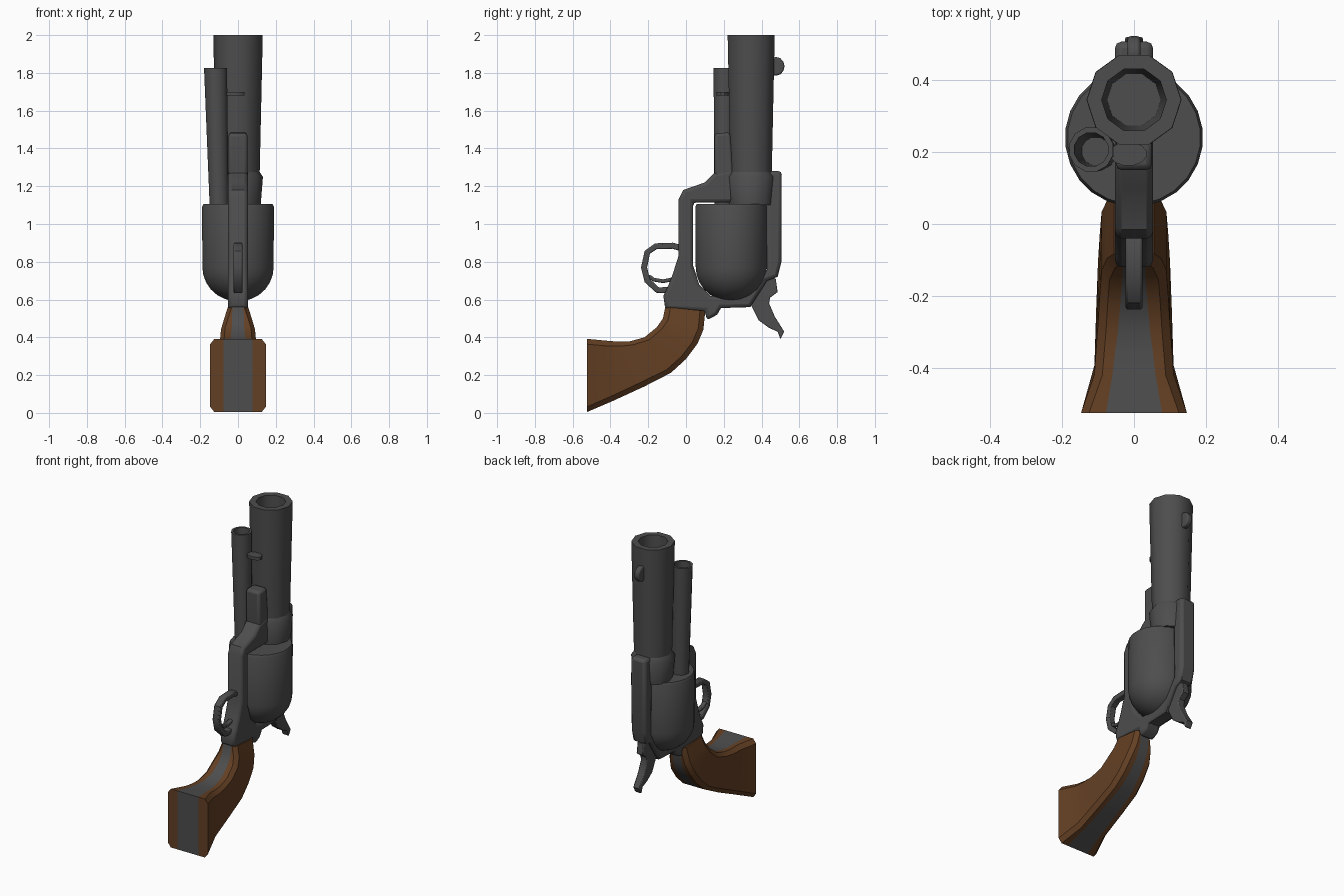
import bpy, bmesh, math
from mathutils import Vector

if "Cube" in bpy.data.objects:
    bpy.data.objects.remove(bpy.data.objects["Cube"])


def material(name, col):
    m = bpy.data.materials.new(name)
    m.diffuse_color = (*col, 1)
    m.use_nodes = True
    m.node_tree.nodes["Principled BSDF"].inputs["Base Color"].default_value = m.diffuse_color
    return m


METAL = material("dark_gunmetal", (0.075, 0.075, 0.075))
WOOD = material("brown_wood", (0.125, 0.050, 0.017))


def finish(bm, name, mats=(METAL,), bevel=0, angle=40):
    bmesh.ops.recalc_face_normals(bm, faces=bm.faces)
    me = bpy.data.meshes.new(name)
    bm.to_mesh(me)
    bm.free()
    ob = bpy.data.objects.new(name, me)
    bpy.context.collection.objects.link(ob)
    for m in mats:
        me.materials.append(m)
    bpy.ops.object.select_all(action='DESELECT')
    ob.select_set(True)
    bpy.context.view_layer.objects.active = ob
    bpy.ops.object.shade_smooth_by_angle(angle=math.radians(angle))
    if bevel:
        b = ob.modifiers.new("edge_bevel", 'BEVEL')
        b.width, b.segments = bevel, 2
        b.limit_method, b.angle_limit = 'ANGLE', math.radians(70)
    return ob


def lathe(name, prof, n, low, high=None, sy=1.0, angle=40):
    """Spin (radius, z) pairs; the axis runs from low to high over the z range."""
    high = high or low
    zs = [z for _, z in prof]
    z0, z1 = min(zs), max(zs)
    bm = bmesh.new()
    rings = []
    for r, z in prof:
        c = Vector(low).lerp(Vector(high), (z - z0) / (z1 - z0))
        rings.append([bm.verts.new((c.x + r * math.sin(math.tau * (i + .5) / n),
                                    c.y + sy * r * math.cos(math.tau * (i + .5) / n), z))
                      for i in range(n)])
    for a, b in zip(rings, rings[1:]):
        for i in range(n):
            j = (i + 1) % n
            bm.faces.new((a[i], a[j], b[j], b[i]))
    bm.faces.new(rings[0])
    bm.faces.new(rings[-1])
    return finish(bm, name, angle=angle)


def plate(name, pts, w, bevel=0):
    """Extrude a side (y, z) outline to half width w."""
    bm = bmesh.new()
    sides = [[bm.verts.new((x, y, z)) for y, z in pts] for x in (-w, w)]
    for s in sides:
        bm.faces.new(s)
    for i in range(len(pts)):
        j = (i + 1) % len(pts)
        bm.faces.new((sides[0][i], sides[0][j], sides[1][j], sides[1][i]))
    return finish(bm, name, bevel=bevel)


def strip(name, path, t, w):
    """Bent bar of thickness t along a side path."""
    p = [Vector(q) for q in path]
    left, right = [], []
    for i, q in enumerate(p):
        d = (p[min(i + 1, len(p) - 1)] - p[max(i - 1, 0)]).normalized()
        nrm = Vector((-d.y, d.x)) * t / 2
        left.append(q + nrm)
        right.append(q - nrm)
    return plate(name, [tuple(q) for q in left + right[::-1]], w, 0.006)


# Barrel and its collar
AX = (0, 0.345)
lathe("barrel", [(.111, 1.10), (.131, 2.0), (.09, 2.0), (.075, 1.4)], 10, AX)
lathe("barrel_collar", [(.12, 1.10), (.132, 1.25), (.108, 1.285)], 10, AX)

# Slim tube beside the barrel, leaning outward
lathe("side_tube", [(.052, 1.10), (.063, 1.825), (.048, 1.825), (.04, 1.35)], 12,
      (-.1, .20), (-.119, .207))
lathe("tube_bracket", [(.052, 1.68), (.052, 1.70)], 12, (-.016, .195), sy=.65)

# Cylinder with domed rear
dome = [(.19 * math.sin(a), .77 - .18 * math.cos(a))
        for a in [math.radians(d) for d in (8, 22, 36, 50, 64, 78, 90)]]
lathe("cylinder_drum", dome + [(.192, 1.09), (.185, 1.105)], 24, (0, .24))

# Frame wrapped around the cylinder
plate("frame", [
    (-.11, .55), (-.12, .62), (-.10, .66), (-.075, .72), (-.04, .83), (-.04, 1.13),
    (-.015, 1.18), (.10, 1.22), (.15, 1.27), (.25, 1.29), (.25, 1.115), (.038, 1.115),
    (.038, .78), (.07, .68), (.13, .62), (.24, .61), (.35, .65), (.43, .76),
    (.42, 1.28), (.507, 1.28), (.505, .80), (.485, .72), (.43, .70), (.34, .56),
    (.185, .555), (.165, .52), (.11, .49), (.10, .54)], .053, .018)
plate("barrel_lug", [(.16, 1.2), (.15, 1.26), (.15, 1.48), (.235, 1.485),
                     (.26, 1.2)], .05, .016)

# Hammer, front sight, trigger and guard
plate("hammer", [
    (.33, .60), (.355, .55), (.385, .49), (.44, .45), (.485, .43), (.5, .39),
    (.52, .43), (.47, .51), (.44, .58), (.445, .61), (.485, .64), (.475, .71),
    (.42, .73)], .025, .006)
plate("front_sight", [(.475 + .047 * math.cos(math.tau * i / 12),
                       1.835 + .05 * math.sin(math.tau * i / 12))
                      for i in range(12)], .018, .008)
strip("trigger_guard", [(-.02, .87), (-.07, .885), (-.16, .882), (-.205, .85),
                        (-.222, .77), (-.205, .70), (-.15, .65), (-.09, .65)], .032, .023)
strip("trigger", [(-.2, .725), (-.17, .705), (-.12, .697), (-.06, .71)], .02, .014)

# Grip: lofted sections (front point, back point, half width, strap half width)
sections = [
    ((-.11, .56), (.102, .54), .055, .030), ((-.122, .50), (.092, .44), .075, .031),
    ((-.155, .453), (.06, .365), .09, .033), ((-.22, .40), (.00, .285), .095, .038),
    ((-.30, .378), (-.08, .212), .10, .045), ((-.36, .377), (-.22, .14), .105, .053),
    ((-.42, .382), (-.39, .062), .11, .060), ((-.525, .392), (-.525, .004), .147, .078)]
bm = bmesh.new()
rings = []
for f, b, w, s in sections:
    f, b = Vector(f), Vector(b)
    k = .028 / (b - f).length
    half = [(s, 0), (w - .022, 0), (w, k), (w, 1 - k), (w - .022, 1), (s, 1)]
    ring = []
    for x, t in half + [(-x, t) for x, t in half[::-1]]:
        q = f.lerp(b, t)
        ring.append(bm.verts.new((x, q.x, q.y)))
    rings.append(ring)
for a, b in zip(rings, rings[1:]):
    for i in range(12):
        j = (i + 1) % 12
        face = bm.faces.new((a[i], a[j], b[j], b[i]))
        face.material_index = 0 if i in (5, 11) else 1
for r in (rings[0], rings[-1]):
    bm.faces.new(r[:6]).material_index = 1
    bm.faces.new(r[6:]).material_index = 1
    bm.faces.new((r[0], r[5], r[6], r[11])).material_index = 0
finish(bm, "grip", (METAL, WOOD), angle=35)
